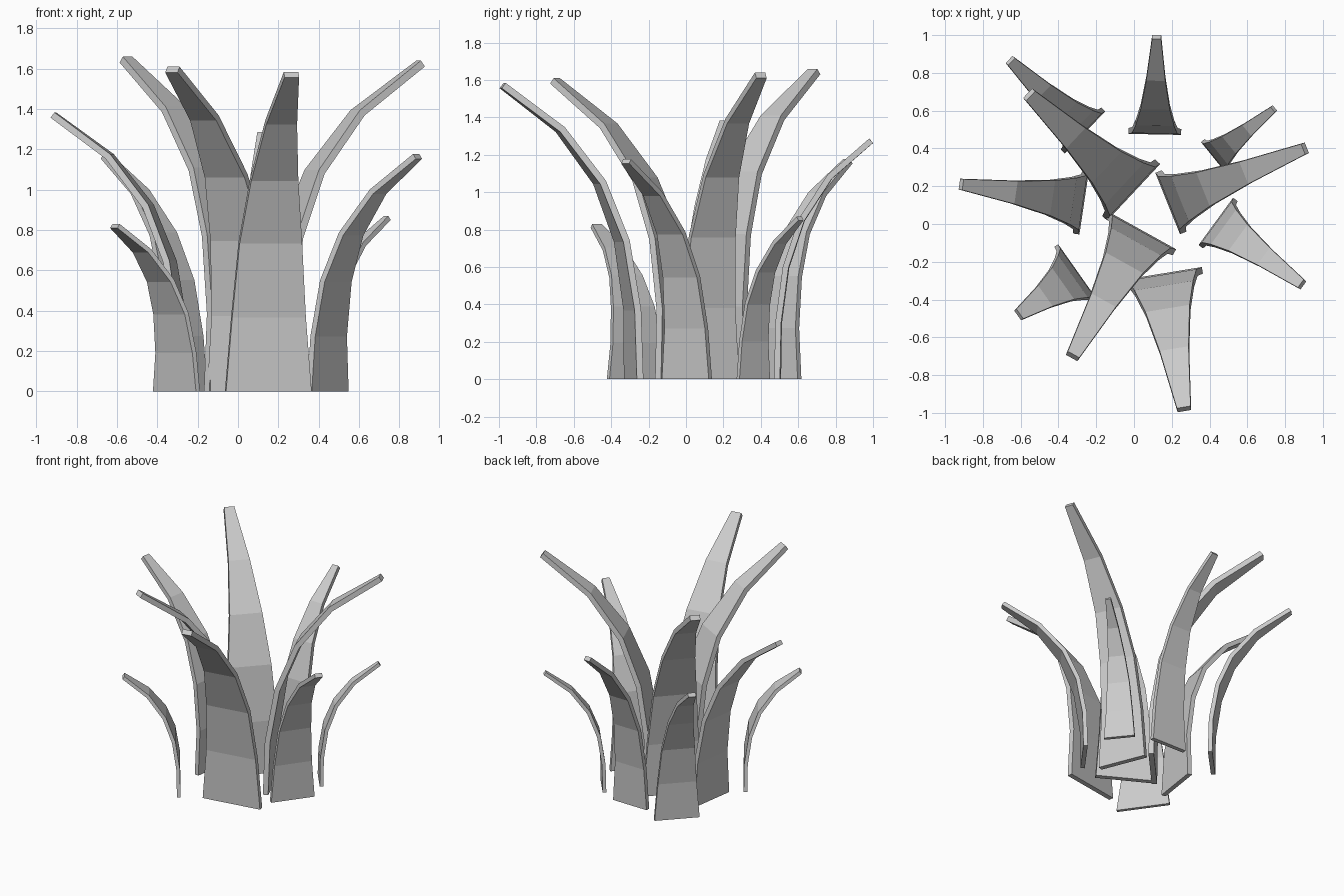
import bpy, bmesh
from mathutils import Vector

cube = bpy.data.objects.get("Cube")
if cube:
    bpy.data.objects.remove(cube, do_unlink=True)

grey = bpy.data.materials.new("plain_grey")
grey.use_nodes = True
COLOUR = (0.6, 0.6, 0.6, 1)
grey.diffuse_color = COLOUR
grey.node_tree.nodes["Principled BSDF"].inputs["Base Color"].default_value = COLOUR

# Shared bend of a blade: (outward share of reach, share of height, share of width)
PROFILE = [(0, 0, 1), (0.01, 0.235, 0.86), (0.09, 0.47, 0.73),
           (0.26, 0.67, 0.55), (0.56, 0.85, 0.36), (1, 1, 0.17)]


def make_blade(name, base, tip, height, width):
    """Curved tapering strip with a rectangular section, from base to tip."""
    base = Vector((*base, 0))
    reach = Vector((*tip, 0)) - base
    out = reach.normalized()
    side = Vector((-out.y, out.x, 0))
    up = Vector((0, 0, 1))
    thick = 0.012 + 0.015 * height
    centres = [base + reach * o + up * height * z for o, z, w in PROFILE]

    bm = bmesh.new()
    rings = []
    for i, c in enumerate(centres):
        # Section is square to the spine, but level on the ground
        if i == 0:
            tangent = up
        elif i == len(centres) - 1:
            tangent = (c - centres[i - 1]).normalized()
        else:
            tangent = ((c - centres[i - 1]).normalized()
                       + (centres[i + 1] - c).normalized()).normalized()
        normal = side.cross(tangent)
        across = side * width * PROFILE[i][2] / 2
        depth = normal * thick / 2
        rings.append([bm.verts.new(c + across * a + depth * d)
                      for a, d in ((-1, -1), (1, -1), (1, 1), (-1, 1))])
    for low, high in zip(rings, rings[1:]):
        for k in range(4):
            n = (k + 1) % 4
            bm.faces.new((low[k], low[n], high[n], high[k]))
    bm.faces.new(rings[0][::-1])
    bm.faces.new(rings[-1])
    bmesh.ops.recalc_face_normals(bm, faces=bm.faces)

    mesh = bpy.data.meshes.new(name)
    bm.to_mesh(mesh)
    bm.free()
    mesh.materials.append(grey)
    bpy.context.collection.objects.link(bpy.data.objects.new(name, mesh))


# Blades: name, base centre, tip centre, tip height, base width
BLADES = [
    ("back_blade", (0.11, 0.49), (0.12, 0.99), 1.275, 0.28),
    ("back_right_outer_blade", (-0.27, 0.495), (-0.655, 0.865), 1.165, 0.31),
    ("back_right_inner_blade", (-0.015, 0.18), (-0.555, 0.685), 1.645, 0.41),
    ("right_blade", (-0.28, 0.115), (-0.915, 0.21), 1.37, 0.34),
    ("back_left_small_blade", (0.43, 0.36), (0.74, 0.61), 0.86, 0.21),
    ("left_inner_blade", (0.195, 0.115), (0.905, 0.4), 1.625, 0.35),
    ("left_outer_blade", (0.445, 0.005), (0.89, -0.32), 1.165, 0.31),
    ("front_blade", (0.15, -0.28), (0.265, -0.98), 1.57, 0.43),
    ("front_right_inner_blade", (0.035, -0.05), (-0.325, -0.7), 1.595, 0.41),
    ("front_right_small_blade", (-0.305, -0.265), (-0.61, -0.48), 0.82, 0.37),
]
for blade in BLADES:
    make_blade(*blade)
